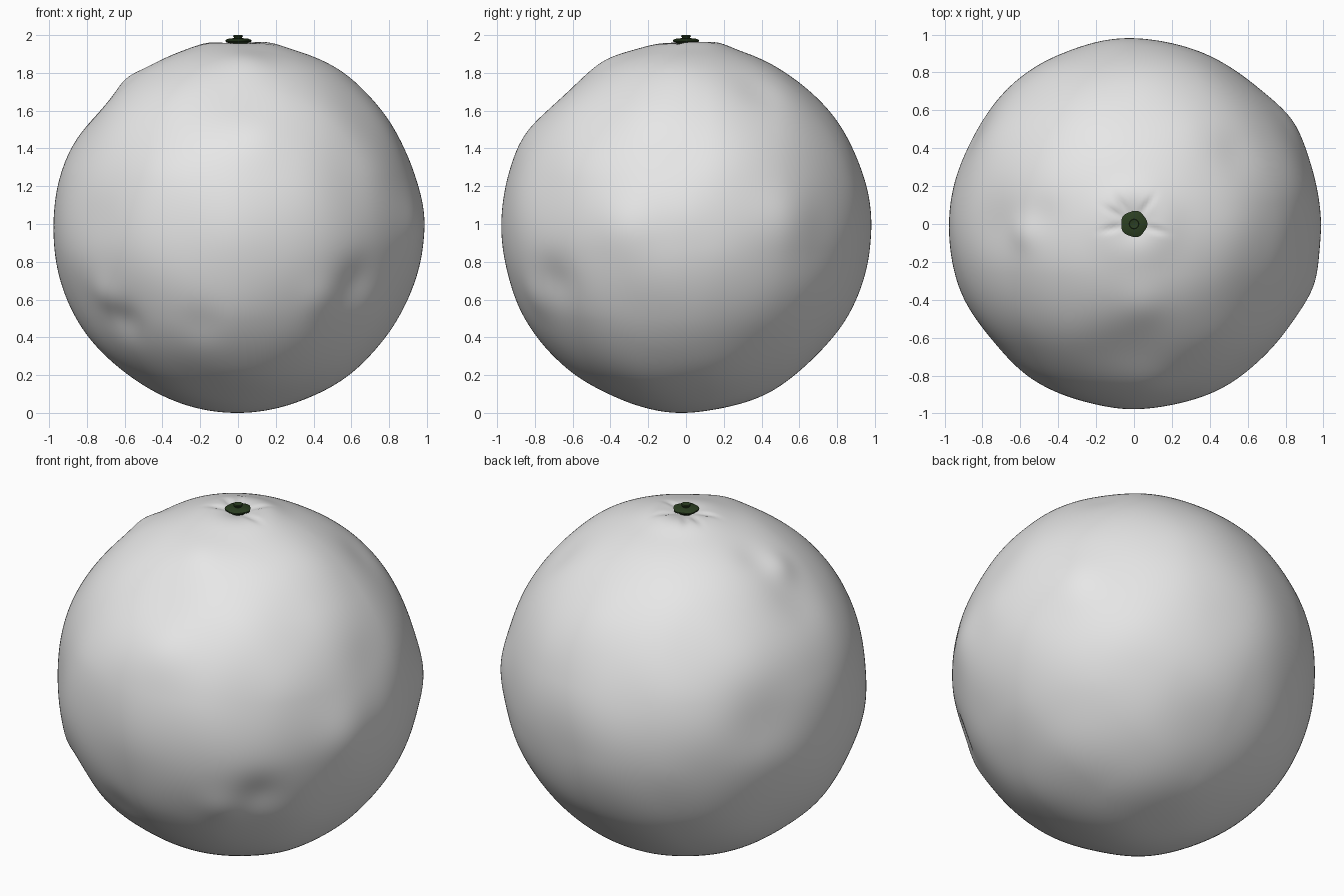
import bpy, bmesh, math
from mathutils import Vector, noise

if "Cube" in bpy.data.objects:
    bpy.data.objects.remove(bpy.data.objects["Cube"])

CENTRE_Z = 0.99
RADIUS = 0.978


def material(name, rgb):
    m = bpy.data.materials.new(name)
    m.diffuse_color = (*rgb, 1)
    m.use_nodes = True
    m.node_tree.nodes["Principled BSDF"].inputs["Base Color"].default_value = m.diffuse_color
    return m


def add_object(name, bm, mat):
    me = bpy.data.meshes.new(name)
    bm.to_mesh(me)
    bm.free()
    me.materials.append(mat)
    for p in me.polygons:
        p.use_smooth = True
    ob = bpy.data.objects.new(name, me)
    bpy.context.collection.objects.link(ob)
    return ob


# Soft dents and bulges: direction from the centre, amount, angular width
FEATURES = [
    (Vector(d).normalized(), amount, width) for d, amount, width in [
        ((-0.73, 0.00, 0.64), -0.022, 0.20),   # flat upper left
        ((-0.60, -0.05, 0.80), 0.014, 0.09),   # small knob upper left
        ((-0.48, 0.05, 0.86), -0.008, 0.10),
        ((0.00, -0.66, 0.72), -0.030, 0.24),   # flat upper front
        ((0.05, -0.42, 0.88), 0.012, 0.13),
        ((0.10, -0.86, 0.50), 0.010, 0.15),
        ((0.84, 0.54, 0.05), 0.020, 0.18),     # shoulder at back right
        ((0.95, -0.32, 0.00), 0.018, 0.16),    # shoulder at right
        ((0.55, 0.40, 0.75), -0.012, 0.14),
        ((0.98, 0.00, 0.05), 0.006, 0.14),
        ((0.92, -0.05, 0.36), -0.012, 0.18),
        ((0.55, 0.00, 0.82), 0.012, 0.20),
        ((0.62, -0.68, -0.28), -0.018, 0.13),  # hollows, lower front
        ((0.45, -0.80, -0.38), 0.012, 0.12),
        ((-0.62, -0.60, -0.50), -0.022, 0.12),
        ((-0.72, -0.60, -0.38), 0.014, 0.11),
        ((-0.20, -0.82, -0.52), -0.010, 0.12),
        ((-0.80, 0.45, 0.10), -0.016, 0.20),
        ((-0.72, -0.62, 0.05), -0.014, 0.20),
        ((0.50, 0.80, -0.10), -0.008, 0.25),
        ((0.10, 0.70, -0.68), -0.010, 0.22),
        ((-0.55, 0.60, -0.55), 0.008, 0.22),
    ]]

# Radial creases running out of the stem hollow (degrees, seen from above)
CREASES = [55, 122, 150, 192, 345]


def skin_radius(d):
    r = RADIUS
    for axis, amount, width in FEATURES:
        a = axis.angle(d)
        if a < 3 * width:
            r += amount * math.exp(-(a / width) ** 2)
    # gentle uneven peel
    r += 0.010 * noise.noise(d * 2.6 + Vector((3.1, 7.7, 1.3)))
    # stem hollow with a raised lip, higher at the back
    t = math.acos(max(-1, min(1, d.z)))
    if t < 0.6:
        az = math.atan2(d.y, d.x)
        r -= 0.020 * math.exp(-(t / 0.085) ** 2)
        r += 0.008 * math.exp(-((t - 0.17) / 0.09) ** 2) * (1 + 0.8 * math.sin(az))
        for c in CREASES:
            off = math.remainder(az - math.radians(c), 2 * math.pi) * t
            r -= 0.009 * math.exp(-(off / 0.018) ** 2 - ((t - 0.12) / 0.06) ** 2)
    return r


# Fruit body
bm = bmesh.new()
bmesh.ops.create_icosphere(bm, subdivisions=7, radius=1)
for v in bm.verts:
    d = v.co.normalized()
    v.co = d * skin_radius(d)
low = min(v.co.z for v in bm.verts)
for v in bm.verts:
    v.co.z -= low
pole_z = skin_radius(Vector((0, 0, 1))) - low
add_object("fruit_body", bm, material("peel_grey", (0.8, 0.8, 0.8)))


# Stem button: lathed disc with a lobed rim and a short nub in the middle
def lathe(name, profile, sides, mat, lobes=0.0):
    bm = bmesh.new()
    rings = []
    for r, z in profile:
        ring = []
        for i in range(sides):
            a = 2 * math.pi * i / sides
            k = 1 + lobes * math.cos(5 * a) * (r / 0.07)
            ring.append(bm.verts.new((r * k * math.cos(a), r * k * math.sin(a), z)))
        rings.append(ring)
    for lo, hi in zip(rings, rings[1:]):
        for i in range(sides):
            j = (i + 1) % sides
            bm.faces.new((lo[i], lo[j], hi[j], hi[i]))
    bm.faces.new(rings[0][::-1])
    bm.faces.new(rings[-1])
    ob = add_object(name, bm, mat)
    bpy.context.view_layer.objects.active = ob
    ob.select_set(True)
    bpy.ops.object.shade_smooth_by_angle(angle=math.radians(35))
    ob.select_set(False)


green = material("stem_dark_green", (0.025, 0.05, 0.016))
lathe("stem_button", [(0.02, pole_z - 0.015), (0.05, 1.958), (0.068, 1.966),
                      (0.069, 1.974), (0.05, 1.982), (0.02, 1.984)], 30, green, 0.04)
lathe("stem_nub", [(0.018, 1.965), (0.02, 1.985), (0.026, 1.994),
                   (0.024, 2.0), (0.012, 1.997)], 16, green)
